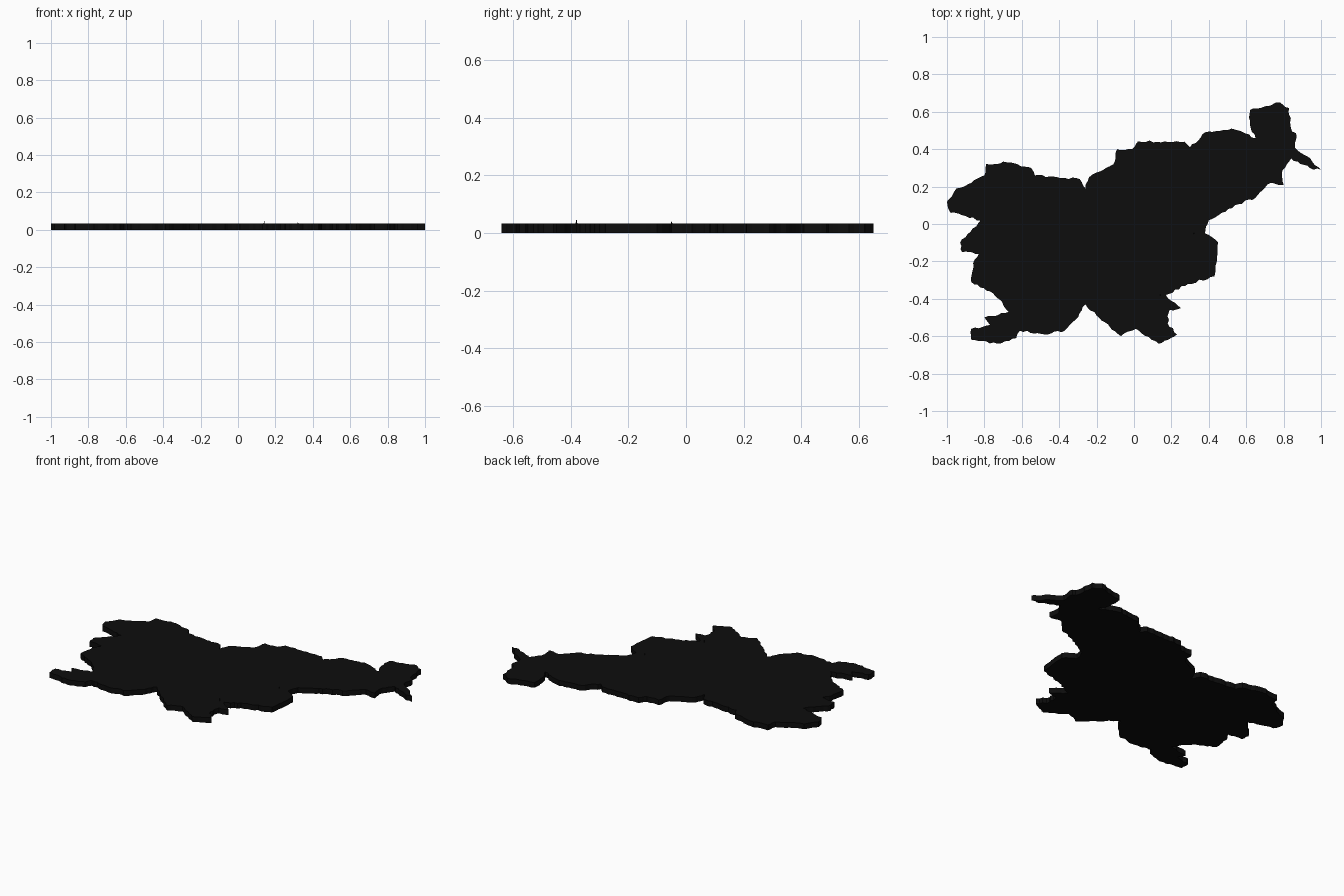
import bpy
import bmesh
import random
from mathutils import Vector

random.seed(4)
THICKNESS = 0.033

default_cube = bpy.data.objects.get("Cube")
if default_cube:
    bpy.data.objects.remove(default_cube, do_unlink=True)

# One matte black for the whole plate
black = bpy.data.materials.new("matte_black")
black.use_nodes = True
black.diffuse_color = (0.004, 0.004, 0.004, 1)
black.node_tree.nodes["Principled BSDF"].inputs["Base Color"].default_value = black.diffuse_color

# Corner points of each border, in hundredths of a unit, running clockwise
north_border = [
    (-100, 12), (-95, 19), (-87, 22), (-80, 26), (-79, 32), (-68, 33), (-55, 30),
    (-53, 26), (-29, 24), (-26, 19), (-24, 25), (-11, 32), (-9, 40), (-1, 40),
    (2, 44), (27, 44), (30, 41), (38, 49), (52, 51), (65, 46),
    (62, 53), (62, 61), (78, 65), (83, 62)]
east_border = [
    (84, 51), (87, 47), (86, 41), (93, 36), (100, 29), (94, 30), (84, 35),
    (79, 27), (80, 21), (73, 22), (65, 14), (54, 10), (47, 6), (40, 2), (38, -5),
    (45, -10), (43, -28), (29, -32), (17, -38), (25, -45), (19, -46), (18, -53)]
south_border = [
    (23, -59), (13, -64), (1, -56), (-7, -60), (-20, -49), (-26, -43), (-31, -51),
    (-37, -57), (-48, -59), (-61, -57), (-63, -61), (-73, -64), (-87, -62)]
west_border = [
    (-87, -56), (-77, -54), (-80, -50), (-67, -47), (-71, -41), (-77, -36),
    (-87, -31), (-86, -21), (-83, -16), (-92, -15), (-93, -10), (-82, 2), (-98, 6)]


def ragged_outline(corners, step=0.02, roughness=0.006):
    """Split the straight runs and nudge the new points sideways."""
    points = []
    for start, end in zip(corners, corners[1:] + corners[:1]):
        run = end - start
        side = Vector((-run.y, run.x)).normalized()
        pieces = max(1, round(run.length / step))
        points.append(start)
        for i in range(1, pieces):
            points.append(start + run * i / pieces
                          + side * random.uniform(-roughness, roughness))
    return points


def finish(bm, name):
    bmesh.ops.recalc_face_normals(bm, faces=bm.faces)
    mesh = bpy.data.meshes.new(name)
    bm.to_mesh(mesh)
    bm.free()
    mesh.materials.append(black)
    obj = bpy.data.objects.new(name, mesh)
    bpy.context.collection.objects.link(obj)
    return obj


# Flat plate extruded up from its ragged outline
corners = [Vector(p) / 100 for p in north_border + east_border + south_border + west_border]
bm = bmesh.new()
base = bm.faces.new([bm.verts.new((p.x, p.y, 0)) for p in ragged_outline(corners)])
top = bmesh.ops.extrude_face_region(bm, geom=[base], use_keep_orig=True)["geom"]
bmesh.ops.translate(bm, vec=(0, 0, THICKNESS),
                    verts=[v for v in top if isinstance(v, bmesh.types.BMVert)])
bmesh.ops.triangulate(bm, faces=[f for f in bm.faces if len(f.verts) > 4])
finish(bm, "map_plate")


# Two hair-thin slivers standing on the plate
def sliver(name, x, y, height):
    bm = bmesh.new()
    bmesh.ops.create_cone(bm, segments=4, radius1=0.003, radius2=0, depth=height)
    bmesh.ops.translate(bm, vec=(x, y, THICKNESS + height / 2), verts=bm.verts)
    finish(bm, name)


sliver("tall_sliver", 0.14, -0.38, 0.017)
sliver("short_sliver", 0.32, -0.05, 0.008)
